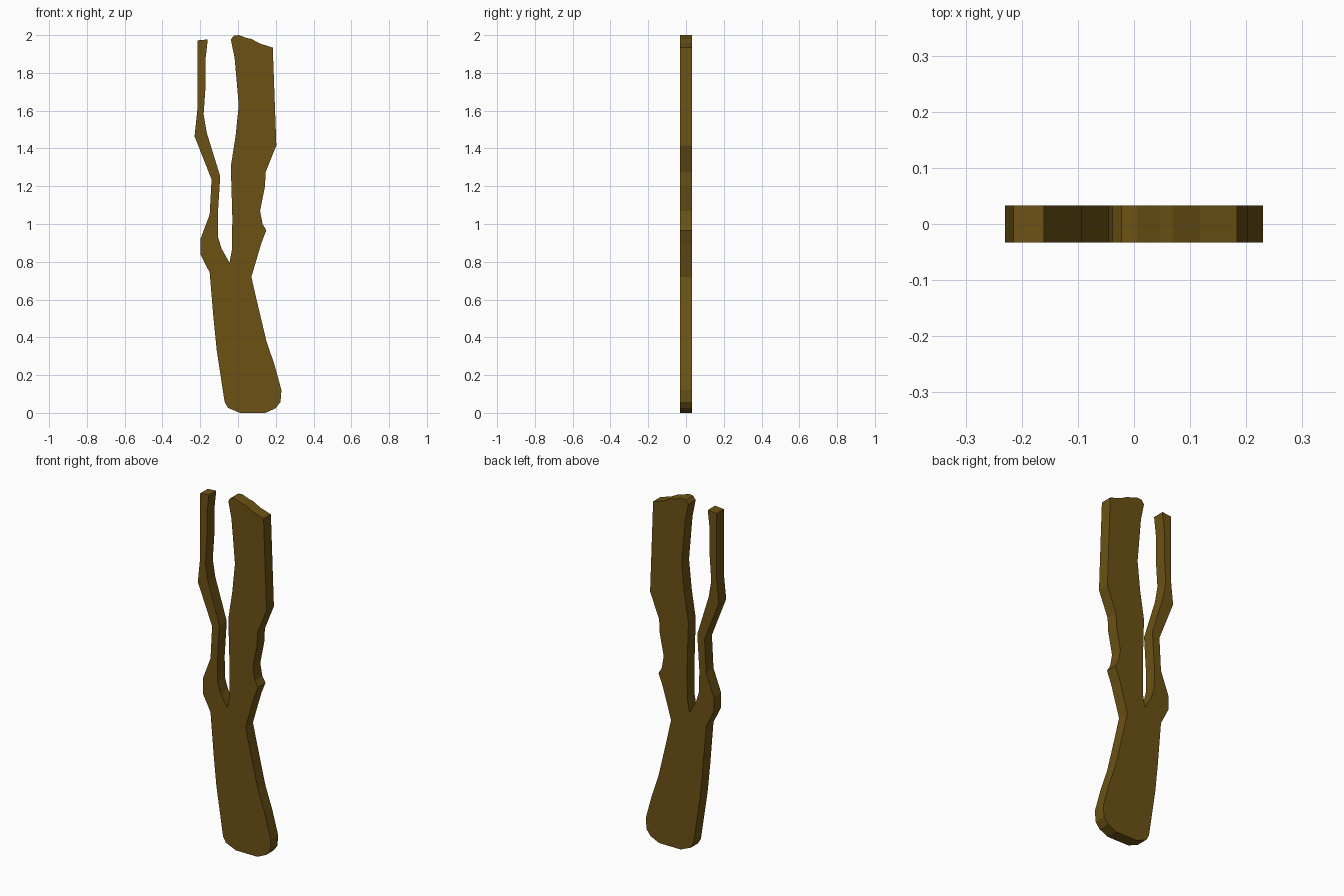
import bpy, bmesh

HALF_DEPTH = 0.033

# Right edge of the trunk, from the base up to the cut top
trunk_right = [(0.01, 0.0), (0.145, 0.0), (0.2, 0.025), (0.225, 0.058), (0.23, 0.12),
               (0.193, 0.255), (0.15, 0.382), (0.098, 0.6), (0.071, 0.72), (0.124, 0.9),
               (0.15, 0.966), (0.13, 1.0), (0.117, 1.07), (0.143, 1.2), (0.146, 1.274),
               (0.203, 1.416), (0.184, 1.934)]
# Ragged top of the trunk
trunk_top = [(0.117, 1.955), (0.07, 1.98), (0.045, 1.985), (0.005, 2.0),
             (-0.022, 1.997), (-0.038, 1.977)]
# Gap between trunk and branch, down to the fork and back up
fork = [(-0.018, 1.88), (0.004, 1.63), (-0.013, 1.464), (-0.038, 1.305), (-0.03, 1.034),
        (-0.032, 0.865), (-0.045, 0.795), (-0.087, 0.87), (-0.105, 0.928), (-0.107, 1.05),
        (-0.094, 1.252), (-0.166, 1.485), (-0.182, 1.58), (-0.172, 1.724), (-0.172, 1.872),
        (-0.16, 1.977)]
# Outer edge of the branch and left side of the trunk
left_side = [(-0.215, 1.972), (-0.215, 1.607), (-0.23, 1.464), (-0.14, 1.236),
             (-0.15, 1.05), (-0.198, 0.923), (-0.198, 0.838), (-0.15, 0.743),
             (-0.13, 0.504), (-0.113, 0.334), (-0.071, 0.058), (-0.053, 0.027)]
outline = trunk_right + trunk_top + fork + left_side

# Extrude the silhouette into a flat slab
bm = bmesh.new()
front = bm.faces.new([bm.verts.new((x, -HALF_DEPTH, z)) for x, z in outline])
ext = bmesh.ops.extrude_face_region(bm, geom=[front], use_keep_orig=True)
verts = [v for v in ext["geom"] if isinstance(v, bmesh.types.BMVert)]
bmesh.ops.translate(bm, verts=verts, vec=(0, 2 * HALF_DEPTH, 0))
bmesh.ops.recalc_face_normals(bm, faces=bm.faces)
mesh = bpy.data.meshes.new("forked_trunk")
bm.to_mesh(mesh)
bm.free()

# Brown bark
bark = bpy.data.materials.new("bark")
bark.diffuse_color = (0.15, 0.085, 0.007, 1)
mesh.materials.append(bark)
trunk = bpy.data.objects.new("forked_trunk", mesh)
bpy.context.collection.objects.link(trunk)
